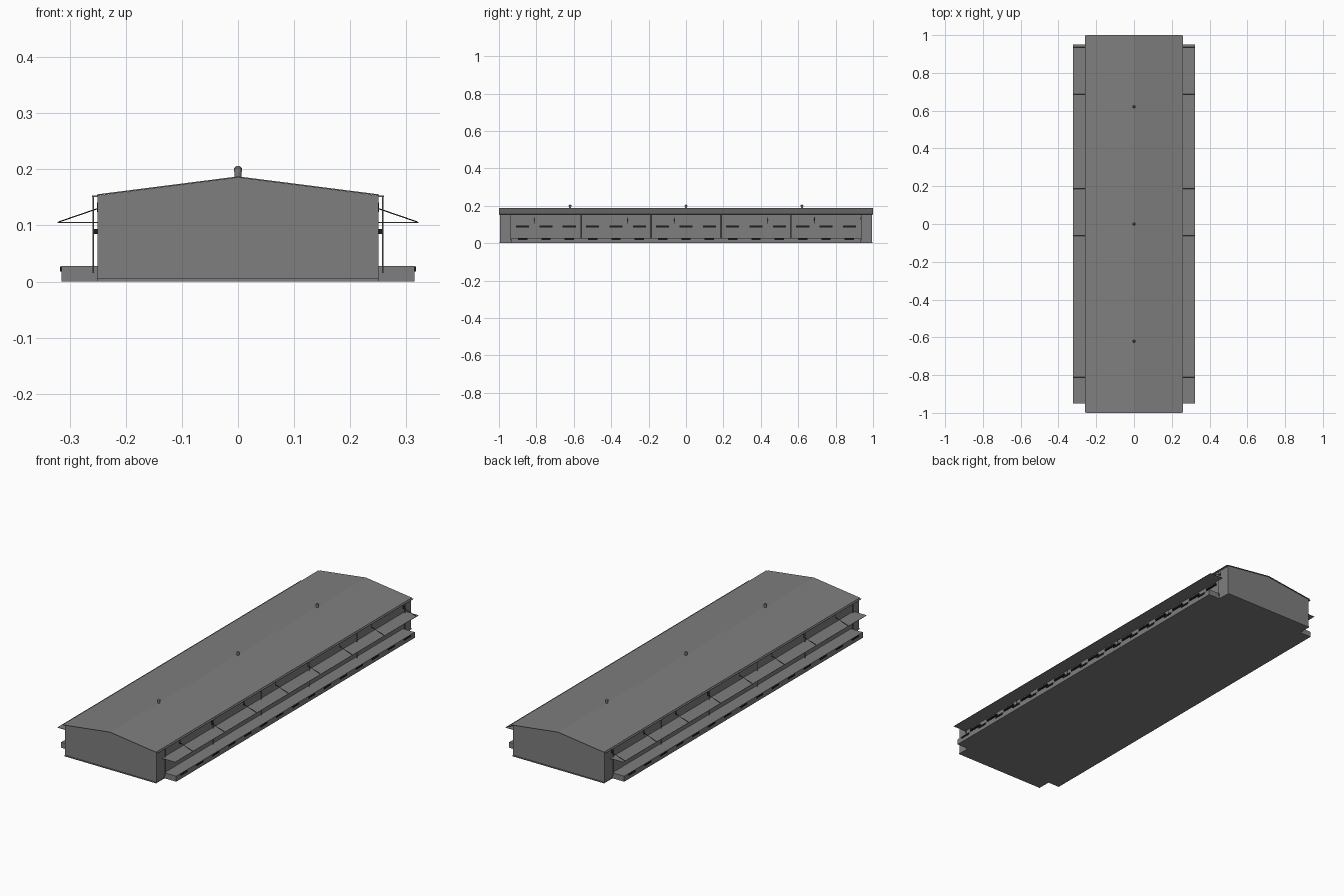
import bpy, bmesh, math
from mathutils import Vector

if "Cube" in bpy.data.objects:
    bpy.data.objects.remove(bpy.data.objects["Cube"])


def material(name, v):
    m = bpy.data.materials.new(name)
    m.diffuse_color = (v, v, v, 1)
    m.use_nodes = True
    m.node_tree.nodes["Principled BSDF"].inputs["Base Color"].default_value = m.diffuse_color
    return m


GREY = material("mid grey", 0.21)
BLACK = material("black rubber", 0.012)


def finish(name, bm, mat):
    bmesh.ops.recalc_face_normals(bm, faces=bm.faces)
    me = bpy.data.meshes.new(name)
    bm.to_mesh(me)
    bm.free()
    me.materials.append(mat)
    ob = bpy.data.objects.new(name, me)
    bpy.context.collection.objects.link(ob)
    return ob


def add_box(bm, x0, x1, y0, y1, z0, z1):
    vs = bmesh.ops.create_cube(bm, size=1)["verts"]
    for v in vs:
        v.co = Vector(((x0 + x1) / 2 + v.co.x * (x1 - x0),
                       (y0 + y1) / 2 + v.co.y * (y1 - y0),
                       (z0 + z1) / 2 + v.co.z * (z1 - z0)))


def add_rod(bm, a, b, r, sides=8, r2=None):
    a, b = Vector(a), Vector(b)
    d = b - a
    vs = bmesh.ops.create_cone(bm, cap_ends=True, segments=sides, radius1=r,
                               radius2=r if r2 is None else r2, depth=d.length)["verts"]
    q = d.to_track_quat('Z', 'Y')
    for v in vs:
        v.co = q @ v.co + (a + b) / 2


def extrude_profile(name, pts, half, mat):
    bm = bmesh.new()
    f = bm.faces.new([bm.verts.new((x, -half, z)) for x, z in pts])
    ext = bmesh.ops.extrude_face_region(bm, geom=[f])["geom"]
    for v in ext:
        if isinstance(v, bmesh.types.BMVert):
            v.co.y = half
    return finish(name, bm, mat)


def mirror_x(ob):
    md = ob.modifiers.new("mirror", 'MIRROR')
    md.use_axis[0] = True
    return ob


# main hall and low-pitch roof sheet
extrude_profile("hall_walls", [(-.25, 0), (.25, 0), (.25, .153), (0, .185), (-.25, .153)], .995, GREY)
extrude_profile("roof", [(-.2515, .153), (0, .185), (.2515, .153), (.2515, .1553),
                         (0, .1873), (-.2515, .1553)], 1.0, GREY)
bm = bmesh.new()
add_box(bm, -.251, .251, -.998, .998, 0, .005)
finish("plinth", bm, GREY)

# fifteen loading bays along each long side
HALF, BAYS = .936, 15
STEP = 2 * HALF / BAYS
centres = [-HALF + STEP * (i + .5) for i in range(BAYS)]

# gutters and downpipes
bm = bmesh.new()
add_box(bm, .2505, .2605, -.998, .998, .151, .1535)
mirror_x(finish("gutter", bm, GREY))
bm = bmesh.new()
for i in range(6):
    y = -HALF + i * 2 * HALF / 5
    add_rod(bm, (.258, y, .015), (.258, y, .152), .0016)
mirror_x(finish("downpipes", bm, GREY))

# loading dock with rubber bumpers
bm = bmesh.new()
add_box(bm, .249, .3145, -.932, .932, 0, .0275)
mirror_x(finish("loading_dock", bm, GREY))
bm = bmesh.new()
for y in centres:
    add_box(bm, .314, .3175, y - .025, y + .025, .018, .0265)
mirror_x(finish("dock_bumpers", bm, BLACK))

# shutter boxes above the doors
bm = bmesh.new()
for y in centres:
    add_box(bm, .249, .2575, y - .035, y + .035, .085, .094)
mirror_x(finish("shutter_boxes", bm, BLACK))

# canopy held by tie rods
bm = bmesh.new()
add_box(bm, .249, .322, -.951, .951, .1045, .1062)
mirror_x(finish("canopy", bm, GREY))
bm = bmesh.new()
for i in range(8):
    y = -HALF + STEP * (2 * i + 1)
    add_rod(bm, (.25, y, .13), (.32, y, .106), .001, 6)
    add_box(bm, .249, .2515, y - .002, y + .002, .124, .141)
mirror_x(finish("tie_rods", bm, BLACK))

# ridge vents
bm = bmesh.new()
for y in (-.62, 0, .62):
    add_rod(bm, (0, y, .184), (0, y, .198), .006, 12)
    add_rod(bm, (0, y, .196), (0, y, .202), .0075, 12)
    add_rod(bm, (0, y, .202), (0, y, .206), .0075, 12, .003)
finish("ridge_vents", bm, GREY)
